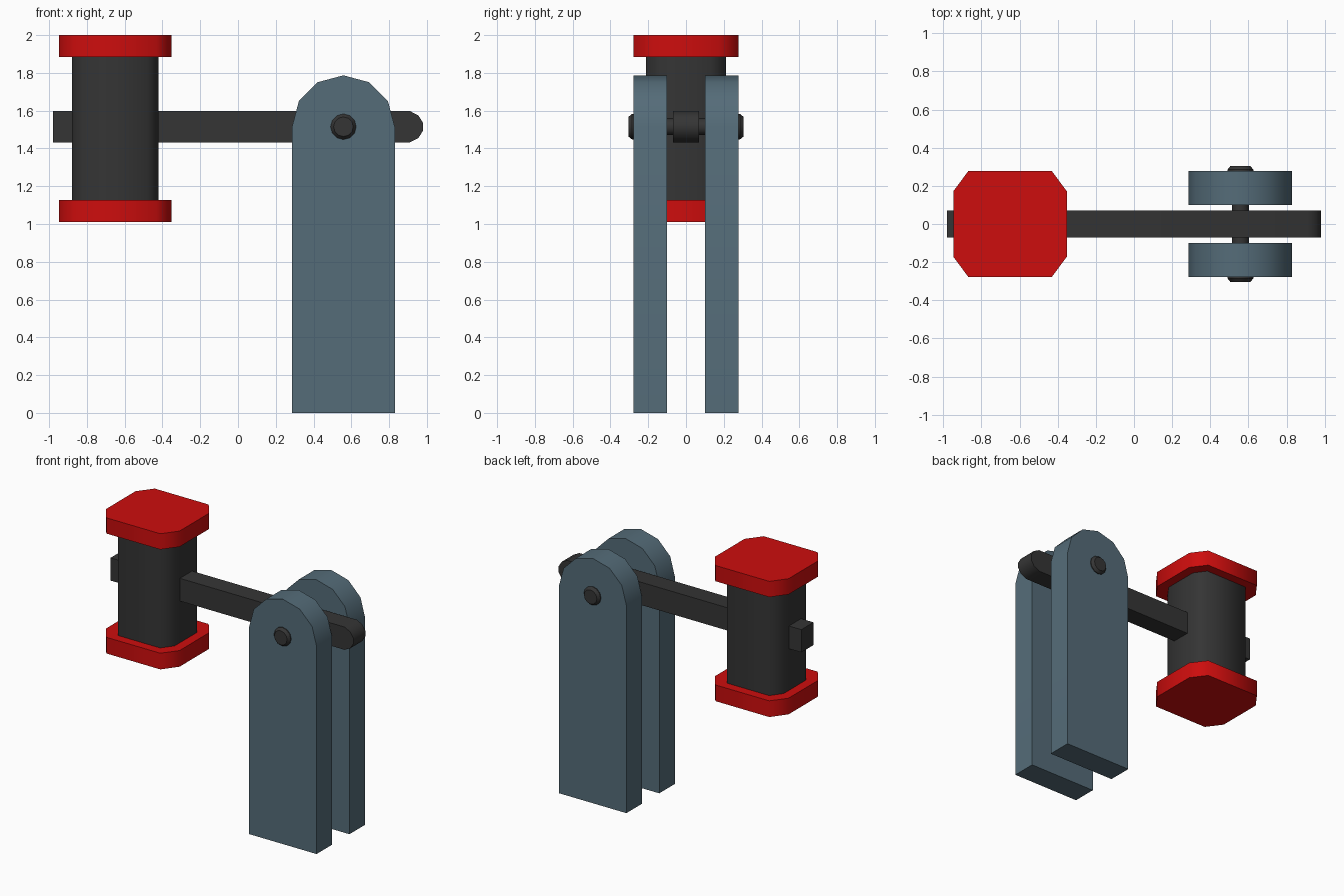
import bpy, bmesh
from math import sin, cos, pi, radians
from mathutils import Vector

cube = bpy.data.objects.get("Cube")
if cube:
    bpy.data.objects.remove(cube, do_unlink=True)


def material(name, rgb):
    m = bpy.data.materials.new(name)
    m.use_nodes = True
    m.diffuse_color = (*rgb, 1)
    m.node_tree.nodes["Principled BSDF"].inputs["Base Color"].default_value = (*rgb, 1)
    return m


RED = material("red", (0.61, 0.004, 0.004))
DARK = material("dark_grey", (0.035, 0.035, 0.035))
STEEL = material("blue_grey", (0.09, 0.15, 0.19))


def finish(name, bm, mat, angle):
    bmesh.ops.recalc_face_normals(bm, faces=bm.faces)
    mesh = bpy.data.meshes.new(name)
    bm.to_mesh(mesh)
    bm.free()
    mesh.materials.append(mat)
    obj = bpy.data.objects.new(name, mesh)
    bpy.context.collection.objects.link(obj)
    bpy.ops.object.select_all(action='DESELECT')
    bpy.context.view_layer.objects.active = obj
    obj.select_set(True)
    bpy.ops.object.shade_smooth_by_angle(angle=radians(angle))


def extrude(name, outline, axis, start, end, mat, angle=40):
    """Extrude a flat outline along y (outline in x, z) or z (outline in x, y)."""
    bm = bmesh.new()
    place = (lambda p: (p[0], start, p[1])) if axis == 'y' else (lambda p: (p[0], p[1], start))
    face = bm.faces.new([bm.verts.new(place(p)) for p in outline])
    grown = bmesh.ops.extrude_face_region(bm, geom=[face])["geom"]
    offset = Vector((0, end - start, 0) if axis == 'y' else (0, 0, end - start))
    bmesh.ops.translate(bm, vec=offset, verts=[v for v in grown if isinstance(v, bmesh.types.BMVert)])
    finish(name, bm, mat, angle)


def octagon(cx, hx, hy, cut_x, cut_y):
    quarter = [(hx, hy - cut_y), (hx - cut_x, hy)]
    half = quarter + [(-x, y) for x, y in reversed(quarter)]
    return [(cx + x, y) for x, y in half + [(-x, -y) for x, y in half]]


PIVOT_X, PIVOT_Z = 0.558, 1.515

# Hammer head with a cap at each end
HEAD_X = -0.65
extrude("head_body", octagon(HEAD_X, 0.23, 0.212, 0.06, 0.083), 'z', 1.1, 1.9, DARK, 60)
cap = octagon(HEAD_X, 0.298, 0.279, 0.08, 0.108)
extrude("head_cap_bottom", cap, 'z', 1.01, 1.128, RED, 60)
extrude("head_cap_top", cap, 'z', 1.885, 2.0, RED, 60)

# Handle with a rounded free end
nose = [(0.91, 0.083), (0.955, 0.06), (0.98, 0.02)]
handle = [(-0.98, 0.083)] + nose + [(x, -z) for x, z in reversed(nose)] + [(-0.98, -0.083)]
extrude("handle", [(x, PIVOT_Z + z) for x, z in handle], 'y', -0.07, 0.07, DARK, 50)

# Two round-topped posts
R = 0.272
arch = [(PIVOT_X + R * cos(i * pi / 6), PIVOT_Z + R * sin(i * pi / 6)) for i in range(7)]
post = [(PIVOT_X + R, 0)] + arch + [(PIVOT_X - R, 0)]
for side, sign in (("front", -1), ("back", 1)):
    extrude(side + "_post", post, 'y', sign * 0.1, sign * 0.279, STEEL)

# Pivot pin: turned profile of (y, radius) with chamfered heads
heads = [(0.27, 0.045), (0.27, 0.068), (0.285, 0.068), (0.305, 0.052)]
profile = [(-y, r) for y, r in reversed(heads)] + heads
bm = bmesh.new()
SIDES = 12
rings = [[bm.verts.new((PIVOT_X + r * cos(2 * pi * i / SIDES), y, PIVOT_Z + r * sin(2 * pi * i / SIDES)))
          for i in range(SIDES)] for y, r in profile]
for a, b in zip(rings, rings[1:]):
    for i in range(SIDES):
        j = (i + 1) % SIDES
        bm.faces.new((a[i], a[j], b[j], b[i]))
bm.faces.new(rings[0])
bm.faces.new(rings[-1])
finish("pivot_pin", bm, DARK, 35)
